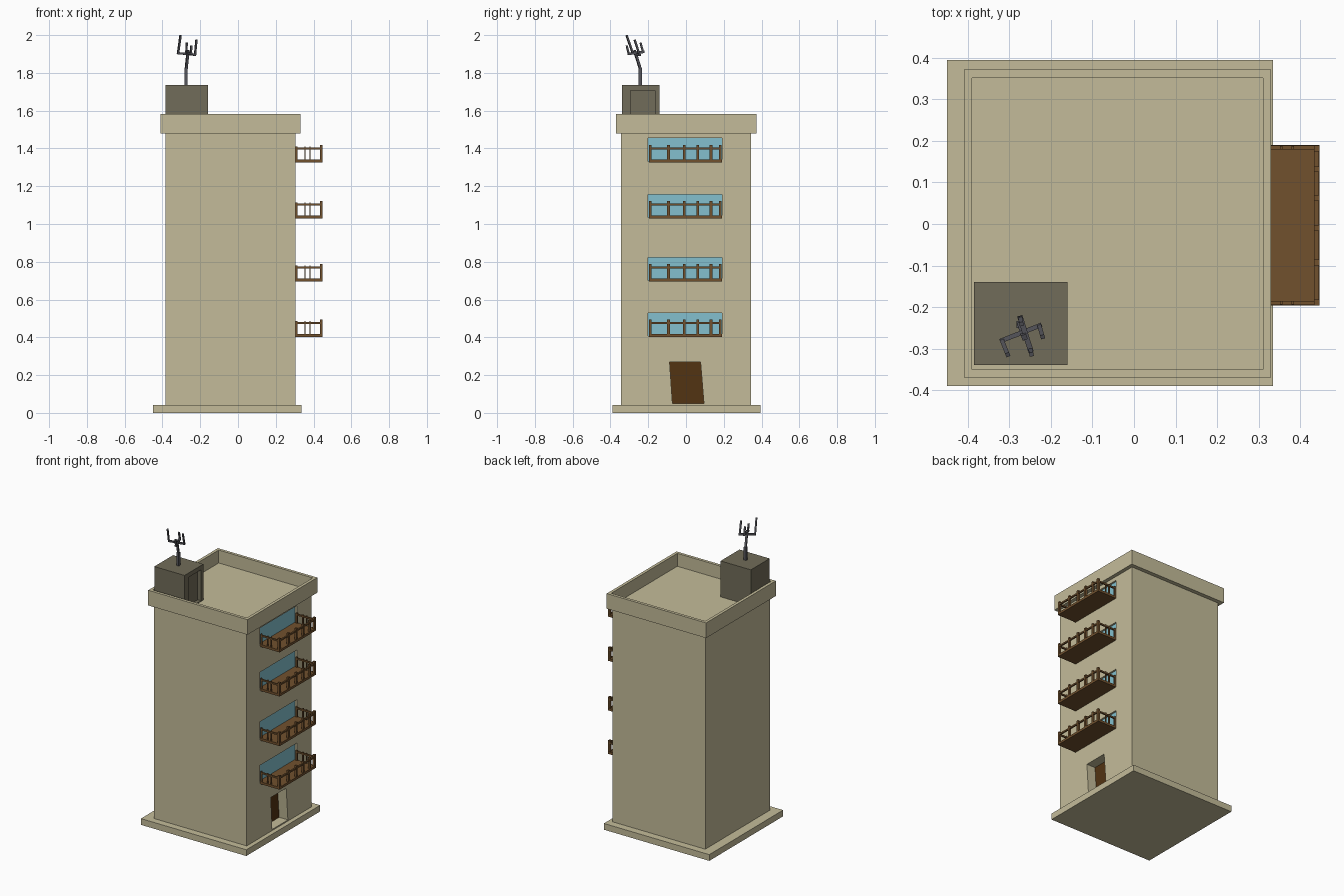
import bpy, bmesh
from mathutils import Vector

if "Cube" in bpy.data.objects:
    bpy.data.objects.remove(bpy.data.objects["Cube"])


def material(name, rgb):
    m = bpy.data.materials.new(name)
    m.diffuse_color = (*rgb, 1)
    m.use_nodes = True
    m.node_tree.nodes["Principled BSDF"].inputs["Base Color"].default_value = m.diffuse_color
    return m


TAN = material("tan plaster", (0.55, 0.50, 0.32))
GREY = material("grey concrete", (0.165, 0.15, 0.10))
WOOD = material("brown wood", (0.165, 0.082, 0.027))
DOOR = material("dark door wood", (0.085, 0.033, 0.006))
GLASS = material("blue glass", (0.23, 0.53, 0.62))
METAL = material("antenna metal", (0.09, 0.09, 0.105))


def finish(name, bm, mat):
    bmesh.ops.recalc_face_normals(bm, faces=bm.faces)
    me = bpy.data.meshes.new(name)
    bm.to_mesh(me)
    bm.free()
    me.materials.append(mat)
    ob = bpy.data.objects.new(name, me)
    bpy.context.collection.objects.link(ob)
    return ob


def add_box(bm, x, y, z):
    """Axis-aligned box from three (min, max) pairs."""
    vs = bmesh.ops.create_cube(bm, size=1)["verts"]
    for v in vs:
        v.co = [r[0] if c < 0 else r[1] for c, r in zip(v.co, (x, y, z))]


def box(name, x, y, z, mat):
    bm = bmesh.new()
    add_box(bm, x, y, z)
    return finish(name, bm, mat)


def prism(name, outline, x0, x1, mat):
    """Extrude a y-z outline along x."""
    bm = bmesh.new()
    face = bm.faces.new([bm.verts.new((x0, y, z)) for y, z in outline])
    ext = bmesh.ops.extrude_face_region(bm, geom=[face])["geom"]
    bmesh.ops.translate(bm, vec=(x1 - x0, 0, 0),
                        verts=[g for g in ext if isinstance(g, bmesh.types.BMVert)])
    return finish(name, bm, mat)


def add_rod(bm, a, b, w):
    """Square bar between two points."""
    a, b = Vector(a), Vector(b)
    vs = bmesh.ops.create_cube(bm, size=1)["verts"]
    rot = (b - a).to_track_quat('Z', 'Y')
    for v in vs:
        v.co = (a + b) / 2 + rot @ Vector((v.co.x * w, v.co.y * w, v.co.z * (b - a).length))


def cut(ob, cutters):
    for c in cutters:
        c.hide_render = True
        mod = ob.modifiers.new("cut", 'BOOLEAN')
        mod.operation, mod.solver, mod.object = 'DIFFERENCE', 'EXACT', c
    deps = bpy.context.evaluated_depsgraph_get()
    me = bpy.data.meshes.new_from_object(ob.evaluated_get(deps))
    ob.modifiers.clear()
    ob.data = me
    for c in cutters:
        bpy.data.objects.remove(c)


# Ground slab and tower walls
box("base_slab", (-0.45, 0.335), (-0.39, 0.395), (0, 0.042), TAN)
body = box("tower_walls", (-0.385, 0.305), (-0.343, 0.345), (0.042, 1.48), TAN)

FLOORS = (0.402, 0.695, 1.029, 1.326)
WIN_Y = (-0.2, 0.19)

# Window recesses and leaning doorway
doorway = [(-0.072, 0.05), (0.095, 0.05), (0.077, 0.27), (-0.087, 0.27)]
cutters = [box("window_cutter", (0.29, 0.4), WIN_Y, (z + 0.005, z + 0.128), TAN) for z in FLOORS]
cutters.append(prism("doorway_cutter", doorway, 0.235, 0.4, TAN))
cut(body, cutters)
prism("entrance_door", doorway, 0.231, 0.24, DOOR)

# Roof rim with sunken roof floor
bm = bmesh.new()
add_box(bm, (-0.41, 0.33), (-0.37, 0.372), (1.48, 1.582))
bm.faces.ensure_lookup_table()
top = max(bm.faces, key=lambda f: f.calc_center_median().z)
bmesh.ops.inset_region(bm, faces=[top], thickness=0.028)
low = bmesh.ops.extrude_face_region(bm, geom=[top])["geom"]
bmesh.ops.delete(bm, geom=[top], context='FACES_ONLY')
for g in low:
    if isinstance(g, bmesh.types.BMVert):
        g.co.z = 1.495
finish("roof_rim", bm, TAN)

# Glass and balcony for each floor
for i, z in enumerate(FLOORS, 1):
    box(f"window_glass_{i}", (0.285, 0.293), WIN_Y, (z + 0.005, z + 0.128), GLASS)
    bm = bmesh.new()
    add_box(bm, (0.29, 0.447), (-0.196, 0.19), (z, z + 0.016))
    # front posts
    for y in (-0.189, -0.093, -0.01, 0.063, 0.132, 0.182):
        add_box(bm, (0.433, 0.447), (y - 0.007, y + 0.007), (z + 0.016, z + 0.092))
    # side posts and side rails
    for y in (-0.19, 0.184):
        for x, w in ((0.309, 0.005), (0.355, 0.003), (0.382, 0.003)):
            add_box(bm, (x - w, x + w), (y - 0.004, y + 0.004), (z + 0.016, z + 0.085))
        add_box(bm, (0.305, 0.44), (y - 0.005, y + 0.005), (z + 0.069, z + 0.079))
    # front rail
    add_box(bm, (0.435, 0.445), (-0.192, 0.186), (z + 0.069, z + 0.079))
    finish(f"balcony_{i}", bm, WOOD)

# Stair house on the roof with a recessed doorway
house = box("stair_house", (-0.385, -0.16), (-0.34, -0.14), (1.49, 1.737), GREY)
cut(house, [box("stair_door_cutter", (-0.185, -0.1), (-0.295, -0.165), (1.5, 1.708), GREY)])

# Antenna: bent mast, two crossed bars, upright prongs
bm = bmesh.new()
add_rod(bm, (-0.275, -0.242, 1.73), (-0.275, -0.242, 1.825), 0.017)
add_rod(bm, (-0.275, -0.24, 1.815), (-0.264, -0.273, 1.92), 0.013)
add_rod(bm, (-0.322, -0.282, 1.905), (-0.223, -0.243, 1.895), 0.011)
add_rod(bm, (-0.275, -0.222, 1.912), (-0.248, -0.308, 1.9), 0.013)
add_rod(bm, (-0.318, -0.28, 1.9), (-0.304, -0.315, 2.0), 0.01)
add_rod(bm, (-0.228, -0.245, 1.892), (-0.22, -0.272, 1.975), 0.01)
add_rod(bm, (-0.274, -0.226, 1.905), (-0.271, -0.241, 1.96), 0.01)
add_rod(bm, (-0.249, -0.302, 1.895), (-0.247, -0.314, 1.945), 0.01)
finish("antenna", bm, METAL)
